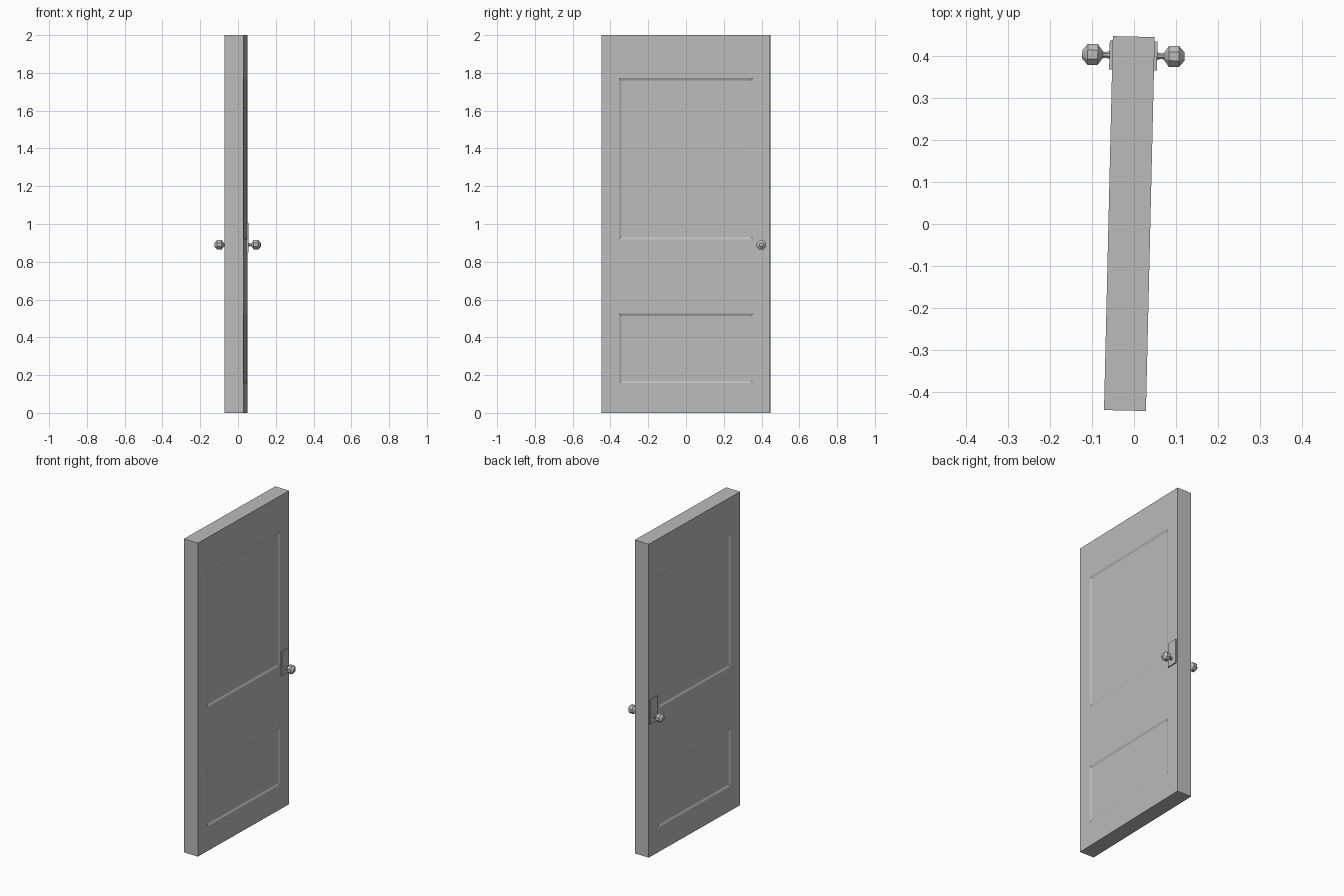
import bpy, bmesh, math
from mathutils import Matrix

cube = bpy.data.objects.get("Cube")
if cube:
    bpy.data.objects.remove(cube)

grey = bpy.data.materials.new("grey paint")
grey.use_nodes = True
colour = (0.5, 0.5, 0.5, 1)
grey.diffuse_color = colour
grey.node_tree.nodes["Principled BSDF"].inputs["Base Color"].default_value = colour

# The whole door stands slightly ajar
SWING = Matrix.Translation((-0.011, 0.001, 0)) @ Matrix.Rotation(math.radians(-1.35), 4, "Z")
HALF_THICK, HALF_WIDE, HEIGHT = 0.05, 0.446, 2.0
HANDLE_Y, KNOB_Z, PLATE_Z = 0.401, 0.89, 0.927


def make_object(name, bm):
    bmesh.ops.recalc_face_normals(bm, faces=bm.faces)
    mesh = bpy.data.meshes.new(name)
    bm.to_mesh(mesh)
    bm.free()
    mesh.materials.append(grey)
    obj = bpy.data.objects.new(name, mesh)
    bpy.context.collection.objects.link(obj)
    obj.matrix_world = SWING
    return obj


def box(size, centre):
    bm = bmesh.new()
    bmesh.ops.create_cube(bm, size=1, matrix=Matrix.Translation(centre) @ Matrix.Diagonal((*size, 1)))
    return bm


# Door leaf: cut lines around the panels, then sink them with sloped borders
PANEL_Y = 0.355
PANELS = [(0.157, 0.525), (0.918, 1.772)]
bm = box((2 * HALF_THICK, 2 * HALF_WIDE, HEIGHT), (0, 0, HEIGHT / 2))
cuts = [((0, y, 0), (0, 1, 0)) for y in (-PANEL_Y, PANEL_Y)]
cuts += [((0, 0, z), (0, 0, 1)) for panel in PANELS for z in panel]
for point, normal in cuts:
    bmesh.ops.bisect_plane(bm, geom=bm.verts[:] + bm.edges[:] + bm.faces[:],
                           plane_co=point, plane_no=normal)
bmesh.ops.recalc_face_normals(bm, faces=bm.faces)
panel_faces = []
for face in bm.faces:
    c = face.calc_center_median()
    if abs(face.normal.x) > 0.9 and abs(c.y) < PANEL_Y and any(lo < c.z < hi for lo, hi in PANELS):
        panel_faces.append(face)
bmesh.ops.inset_individual(bm, faces=panel_faces, thickness=0.018, depth=-0.006)
make_object("door_leaf", bm)

# Lock plate and knob on each side
KNOB_PROFILE = [(0.055, 0.011), (0.066, 0.007), (0.073, 0.009), (0.085, 0.027),
                (0.109, 0.027), (0.122, 0.011)]
SIDES = 8
for name, side in (("left", 1), ("right", -1)):
    plate = box((0.008, 0.07, 0.155), (side * (HALF_THICK + 0.003), HANDLE_Y, PLATE_Z))
    make_object(name + "_lock_plate", plate)

    bm = bmesh.new()
    rings = []
    for x, radius in KNOB_PROFILE:
        angles = [(i + 0.5) * math.tau / SIDES for i in range(SIDES)]
        rings.append([bm.verts.new((side * x, HANDLE_Y + radius * math.cos(a),
                                    KNOB_Z + radius * math.sin(a))) for a in angles])
    for a, b in zip(rings, rings[1:]):
        for i in range(SIDES):
            j = (i + 1) % SIDES
            bm.faces.new((a[i], a[j], b[j], b[i]))
    bm.faces.new(rings[0])
    bm.faces.new(rings[-1])
    make_object(name + "_knob", bm)
